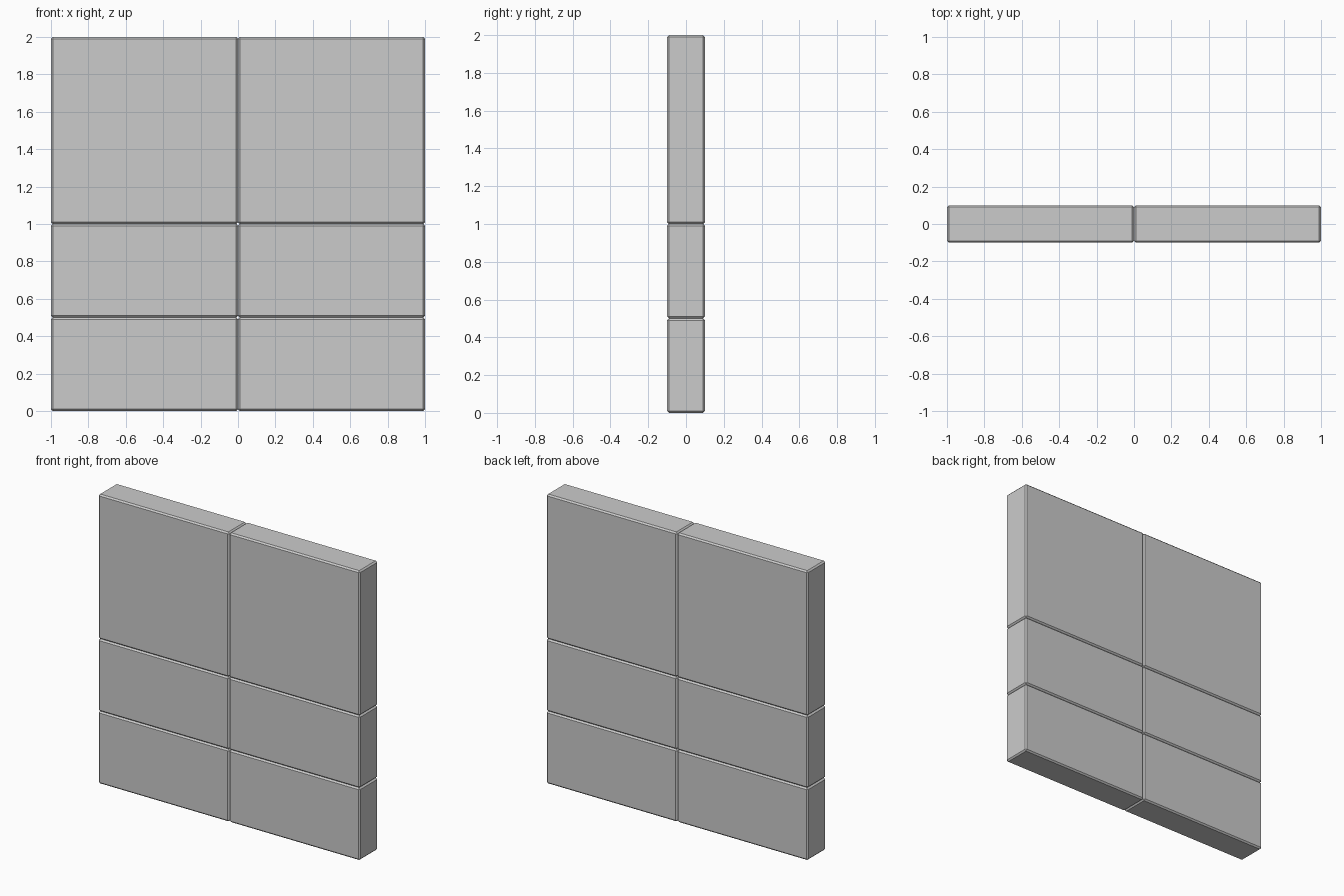
import bpy, bmesh
from mathutils import Vector

if "Cube" in bpy.data.objects:
    bpy.data.objects.remove(bpy.data.objects["Cube"])


def block(name, x0, x1, z0, z1, depth=0.2, chamfer=0.01):
    """Flat-shaded box with chamfered edges."""
    bm = bmesh.new()
    bmesh.ops.create_cube(bm, size=1)
    bmesh.ops.scale(bm, vec=Vector((x1 - x0, depth, z1 - z0)), verts=bm.verts)
    bmesh.ops.translate(bm, vec=Vector(((x0 + x1) / 2, 0, (z0 + z1) / 2)), verts=bm.verts)
    bmesh.ops.bevel(bm, geom=bm.edges[:], offset=chamfer, offset_type='OFFSET',
                    segments=1, profile=0.5, affect='EDGES')
    bmesh.ops.recalc_face_normals(bm, faces=bm.faces)
    mesh = bpy.data.meshes.new(name)
    bm.to_mesh(mesh)
    bm.free()
    obj = bpy.data.objects.new(name, mesh)
    bpy.context.collection.objects.link(obj)
    return obj


# Two low courses of bricks and one tall course of square slabs
courses = [("lower_brick", 0.0, 0.5), ("middle_brick", 0.5, 1.0), ("upper_slab", 1.0, 2.0)]
for name, z0, z1 in courses:
    block(name + "_left", -1.0, 0.0, z0, z1)
    block(name + "_right", 0.0, 1.0, z0, z1)
